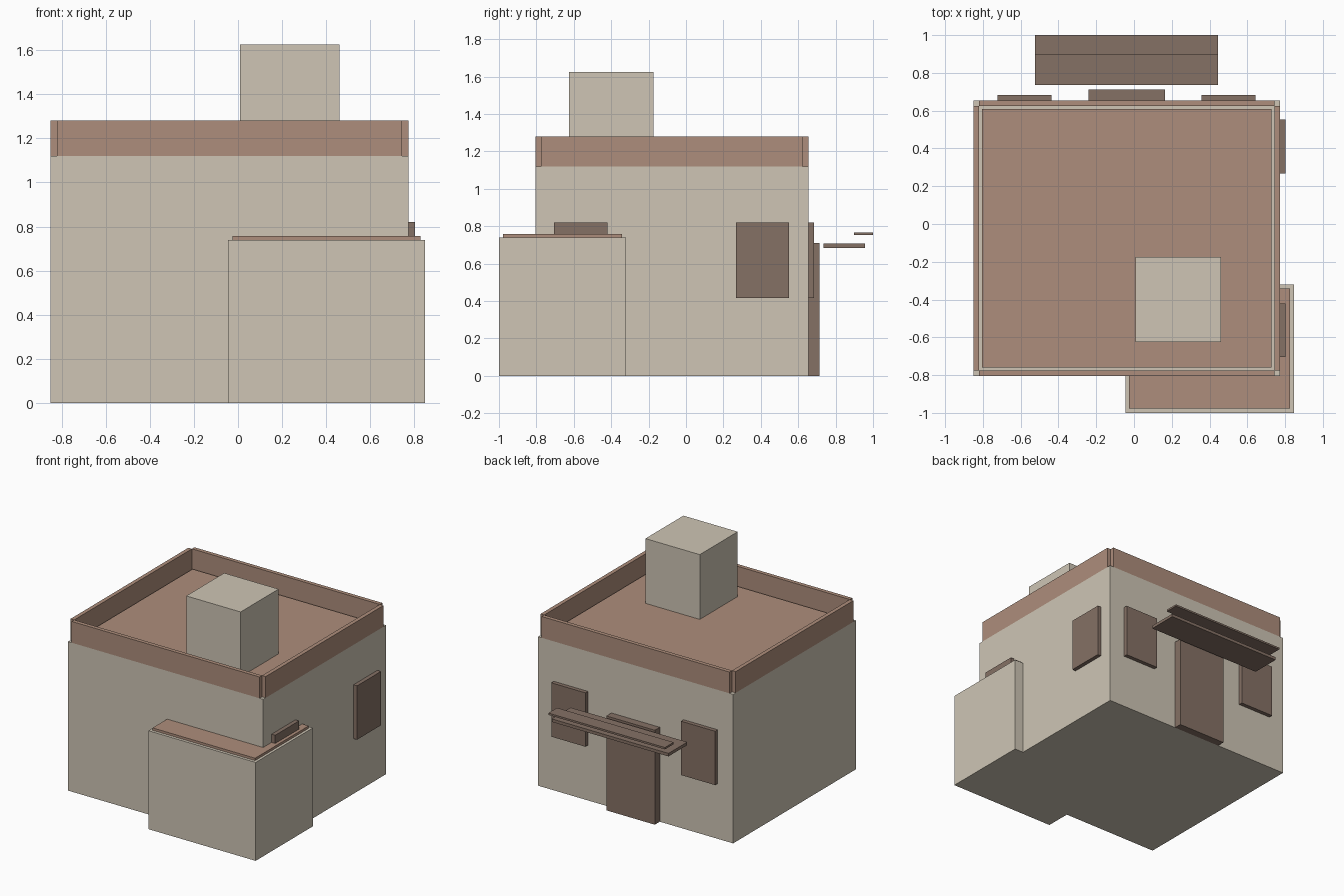
import bpy
import bmesh

if "Cube" in bpy.data.objects:
    bpy.data.objects.remove(bpy.data.objects["Cube"])


def material(name, rgb):
    m = bpy.data.materials.new(name)
    m.diffuse_color = (*rgb, 1)
    m.use_nodes = True
    m.node_tree.nodes["Principled BSDF"].inputs["Base Color"].default_value = m.diffuse_color
    return m


PLASTER = material("plaster", (0.62, 0.56, 0.46))
CLAY = material("clay", (0.42, 0.27, 0.20))
WOOD = material("dark_wood", (0.235, 0.165, 0.13))


def box(name, xs, ys, zs, mat):
    """Axis-aligned box from its x, y and z ranges."""
    bm = bmesh.new()
    bmesh.ops.create_cube(bm, size=1)
    for v in bm.verts:
        v.co = [r[0] if c < 0 else r[1] for c, r in zip(v.co, (xs, ys, zs))]
    me = bpy.data.meshes.new(name)
    bm.to_mesh(me)
    bm.free()
    me.materials.append(mat)
    ob = bpy.data.objects.new(name, me)
    bpy.context.collection.objects.link(ob)
    return ob


# Main house block
X0, X1, Y0, Y1, H = -0.85, 0.773, -0.805, 0.654, 1.12
TOP, T = 1.28, 0.03
box("house_walls", (X0, X1), (Y0, Y1), (0, H), PLASTER)
box("roof_deck", (X0 + 0.046, X1 - 0.046), (Y0 + 0.046, Y1 - 0.046), (H, H + 0.018), CLAY)

# Parapet strips, leaving open square notches at the corners
for side, a in (("left", X0), ("right", X1 - T)):
    box("parapet_" + side, (a, a + T), (Y0 + T, Y1 - T), (H, TOP), CLAY)
for side, a in (("front", Y0), ("back", Y1 - T)):
    box("parapet_" + side, (X0 + T, X1 - T), (a, a + T), (H, TOP), CLAY)

# Rooftop block
box("rooftop_block", (0.008, 0.46), (-0.626, -0.175), (H, 1.625), PLASTER)

# Low annex at the front right corner
box("annex_walls", (-0.045, 0.847), (-1.0, -0.32), (0, 0.74), PLASTER)
box("annex_roof", (-0.026, 0.827), (-0.978, -0.341), (0.74, 0.758), CLAY)

# Windows on the right and back walls
WZ, D = (0.415, 0.82), 0.03
for i, y in enumerate((-0.563, 0.41)):
    box(f"side_window_{i + 1}", (X1, X1 + D), (y - 0.142, y + 0.142), WZ, WOOD)
for i, x in enumerate((-0.58, 0.5)):
    box(f"back_window_{i + 1}", (x - 0.142, x + 0.142), (Y1, Y1 + D), WZ, WOOD)

# Door with a two-plank awning
box("door", (-0.24, 0.163), (Y1, 0.713), (0, 0.71), WOOD)
box("awning_lower_plank", (-0.525, 0.445), (0.735, 0.958), (0.683, 0.706), WOOD)
box("awning_upper_plank", (-0.525, 0.445), (0.897, 1.0), (0.752, 0.766), WOOD)
